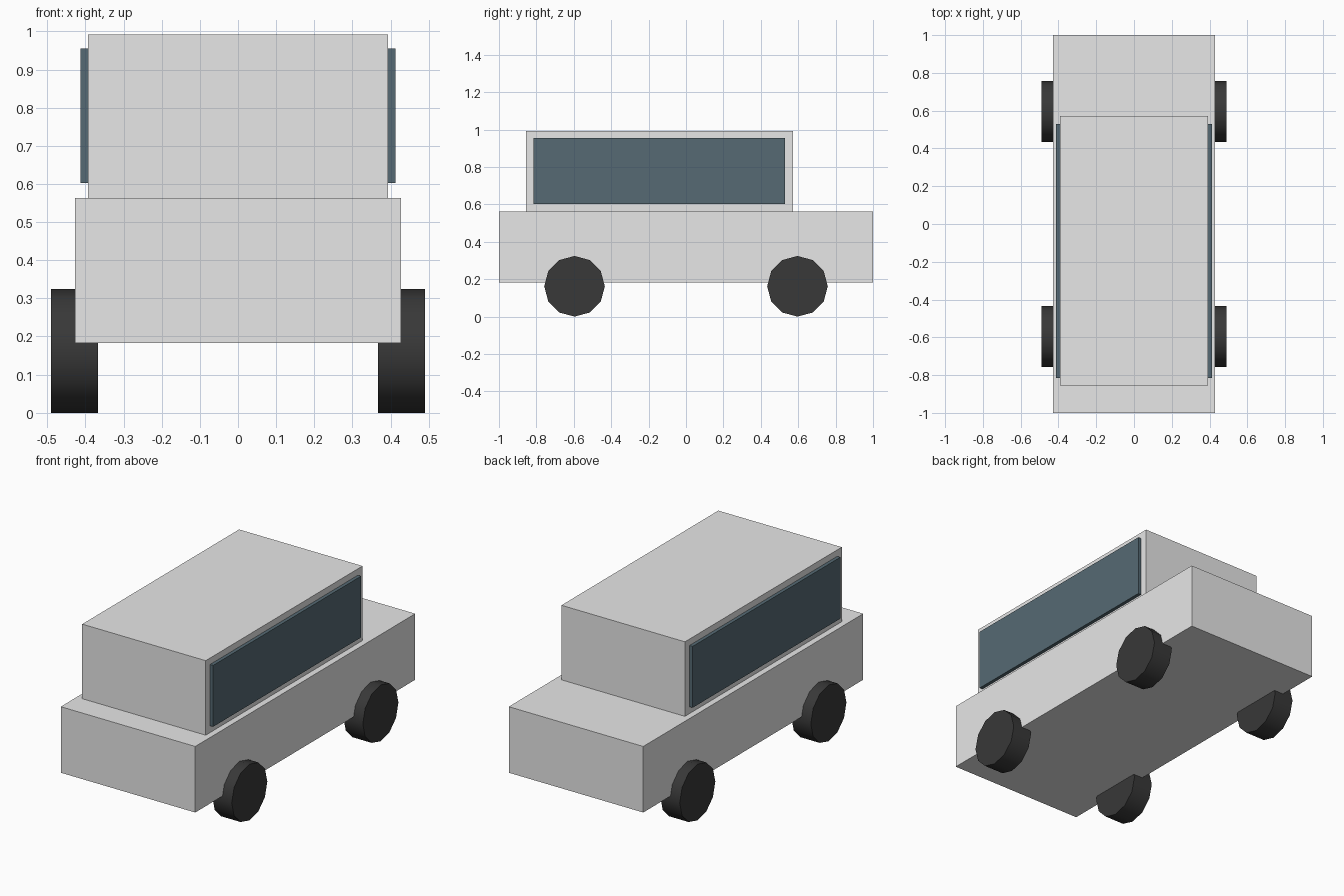
import bpy
import math

if "Cube" in bpy.data.objects:
    bpy.data.objects.remove(bpy.data.objects["Cube"], do_unlink=True)


def make_material(name, color):
    mat = bpy.data.materials.new(name)
    mat.use_nodes = True
    mat.diffuse_color = (*color, 1)
    mat.node_tree.nodes["Principled BSDF"].inputs["Base Color"].default_value = (*color, 1)
    return mat


paint = make_material("light_grey_paint", (0.8, 0.8, 0.8))
glass = make_material("blue_grey_glass", (0.092, 0.144, 0.173))
rubber = make_material("black_rubber", (0.04, 0.04, 0.04))


def box(name, low, high, mat):
    """Box between two opposite corners."""
    center = [(a + b) / 2 for a, b in zip(low, high)]
    bpy.ops.mesh.primitive_cube_add(size=1, location=center)
    obj = bpy.context.object
    obj.name = name
    obj.scale = [b - a for a, b in zip(low, high)]
    bpy.ops.object.transform_apply(location=False, rotation=False, scale=True)
    obj.data.materials.append(mat)


def wheel(name, x, y):
    """Twelve-sided wheel with a smooth tread and flat caps."""
    radius = 0.162
    bpy.ops.mesh.primitive_cylinder_add(
        vertices=12, radius=radius, depth=0.123,
        location=(x, y, radius), rotation=(0, math.pi / 2, 0))
    obj = bpy.context.object
    obj.name = name
    obj.data.materials.append(rubber)
    bpy.ops.object.shade_smooth_by_angle(angle=math.radians(40))


# Body and cabin
box("lower_body", (-0.428, -1, 0.183), (0.428, 1, 0.563), paint)
box("cabin", (-0.393, -0.855, 0.563), (0.393, 0.571, 0.992), paint)

# Side windows and wheels, mirrored left and right
for side, s in (("left", 1), ("right", -1)):
    inner, outer = 0.38 * s, 0.413 * s
    box(side + "_window", (min(inner, outer), -0.815, 0.602),
        (max(inner, outer), 0.529, 0.955), glass)
    for end, y in (("front", -0.596), ("rear", 0.596)):
        wheel(f"{end}_{side}_wheel", 0.429 * s, y)
